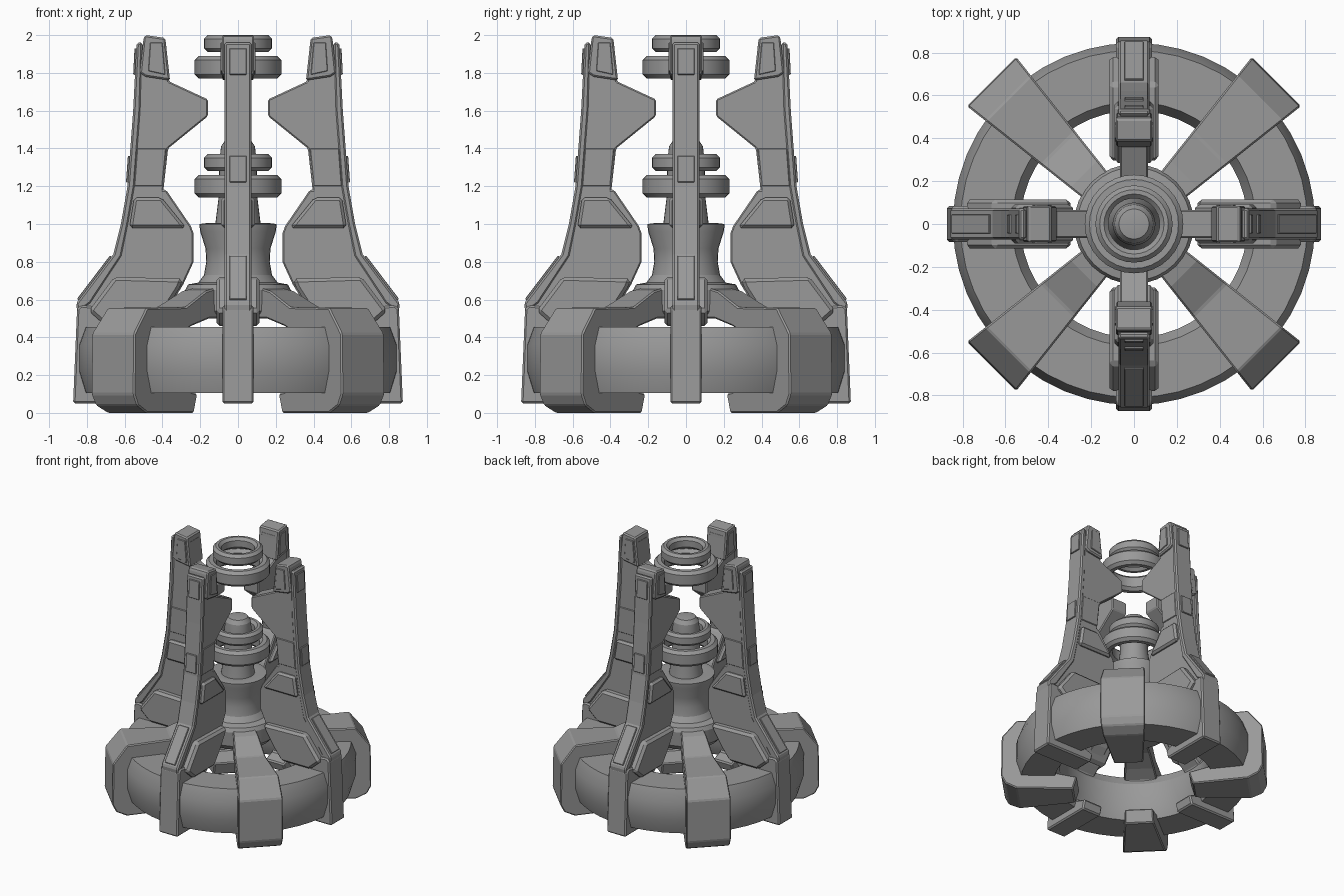
import bpy, bmesh, math

cube = bpy.data.objects.get("Cube")
if cube:
    bpy.data.objects.remove(cube)

metal = bpy.data.materials.new("grey_metal")
metal.use_nodes = True
GREY = (0.32, 0.32, 0.32, 1)
metal.diffuse_color = GREY
metal.node_tree.nodes["Principled BSDF"].inputs["Base Color"].default_value = GREY


def finish(bm, name, angle=0, bevel=0, smooth=False):
    bmesh.ops.recalc_face_normals(bm, faces=bm.faces)
    mesh = bpy.data.meshes.new(name)
    bm.to_mesh(mesh)
    bm.free()
    mesh.materials.append(metal)
    ob = bpy.data.objects.new(name, mesh)
    bpy.context.collection.objects.link(ob)
    ob.rotation_euler.z = math.radians(angle)
    if bevel:
        mod = ob.modifiers.new("edge_bevel", 'BEVEL')
        mod.width = bevel
        mod.segments = 1
        mod.angle_limit = math.radians(25)
    if smooth:
        bpy.ops.object.select_all(action='DESELECT')
        ob.select_set(True)
        bpy.context.view_layer.objects.active = ob
        bpy.ops.object.shade_smooth_by_angle(angle=math.radians(25))
    return ob


def slab(name, profile, half, angle, bevel=0.0):
    """Extrude a (radius, height) profile sideways; half is a width or a rule of radius."""
    width = half if callable(half) else (lambda r: half)
    bm = bmesh.new()
    sides = [[bm.verts.new((r, s * width(r), z)) for r, z in profile] for s in (-1, 1)]
    bm.faces.new(sides[0])
    bm.faces.new(sides[1])
    for i in range(len(profile)):
        j = (i + 1) % len(profile)
        bm.faces.new((sides[0][i], sides[0][j], sides[1][j], sides[1][i]))
    return finish(bm, name, angle, bevel)


def lathe(name, profile, closed, steps=32):
    """Spin a (radius, height) profile round the vertical axis."""
    bm = bmesh.new()
    verts = [bm.verts.new((r, 0, z)) for r, z in profile]
    edges = [bm.edges.new(p) for p in zip(verts, verts[1:])]
    if closed:
        edges.append(bm.edges.new((verts[-1], verts[0])))
    bmesh.ops.spin(bm, geom=verts + edges, axis=(0, 0, 1), cent=(0, 0, 0),
                   angle=math.tau, steps=steps)
    bmesh.ops.remove_doubles(bm, verts=bm.verts, dist=0.0005)
    return finish(bm, name, smooth=True)


def band(name, inner, outer, low, high, cut):
    """Ring with chamfered edges."""
    lathe(name, [(inner, low + cut), (inner + cut, low), (outer - cut, low),
                 (outer, low + cut), (outer, high - cut), (outer - cut, high),
                 (inner + cut, high), (inner, high - cut)], True)


# Base ring
lathe("base_ring", [(0.53, 0.2), (0.57, 0.105), (0.81, 0.105), (0.845, 0.22),
                    (0.845, 0.36), (0.81, 0.455), (0.57, 0.455), (0.53, 0.38)], True, 48)

# Central column and floating rings
lathe("central_hub", [(0, 0.5), (0.24, 0.5), (0.275, 0.54), (0.28, 0.65),
                      (0.265, 0.68), (0.21, 0.69), (0.18, 0.73), (0.168, 0.8),
                      (0.172, 0.87), (0.2, 0.96), (0.205, 1.0), (0.165, 1.005),
                      (0.12, 1.0), (0.1, 1.16), (0.1, 1.32), (0.09, 1.41),
                      (0.07, 1.44), (0, 1.45)], False)
for name, base in (("lower", 1.14), ("upper", 1.77)):
    band(name + "_wide_ring", 0.155, 0.23, base, base + 0.12, 0.022)
    band(name + "_narrow_ring", 0.12, 0.18, base + 0.14, base + 0.23, 0.02)

# Wide clamp legs on the diagonals
LEG = [(0.2, 0.67), (0.33, 0.645), (0.5, 0.56), (0.83, 0.555), (0.935, 0.42),
       (0.94, 0.1), (0.91, 0.04), (0.83, 0), (0.43, 0), (0.4, 0.1), (0.55, 0.13),
       (0.55, 0.42), (0.45, 0.46), (0.3, 0.5), (0.2, 0.5)]
for k in range(4):
    slab("clamp_leg", LEG, lambda r: 0.092 + 0.115 * (r - 0.33), 45 + 90 * k, 0.008)

# Upright fins on the axes
BODY = [(0.83, 0.5), (0.83, 0.58), (0.64, 0.84), (0.6, 1.0), (0.565, 1.2),
        (0.535, 1.6), (0.51, 1.95), (0.38, 1.95), (0.365, 1.755), (0.16, 1.66),
        (0.16, 1.57), (0.37, 1.4), (0.395, 1.18), (0.38, 1.18), (0.25, 0.99),
        (0.235, 0.95), (0.235, 0.8), (0.29, 0.68), (0.37, 0.55), (0.45, 0.47)]
SPINE = [(0.85, 0.53), (0.857, 0.58), (0.66, 0.84), (0.62, 1.0), (0.585, 1.2),
         (0.555, 1.6), (0.537, 1.96), (0.505, 1.96), (0.515, 1.6), (0.545, 1.2),
         (0.58, 1.0), (0.615, 0.83), (0.78, 0.58)]
HEAD = [(0.52, 1.8), (0.5, 1.985), (0.49, 2.0), (0.385, 1.985), (0.36, 1.76), (0.49, 1.78)]
FOOT = [(0.873, 0.05), (0.852, 0.55), (0.83, 0.57), (0.45, 0.53), (0.47, 0.46),
        (0.54, 0.4), (0.54, 0.15), (0.45, 0.12), (0.47, 0.05)]
SKIRT = [(0.79, 0.54), (0.655, 0.72), (0.29, 0.71), (0.31, 0.66), (0.38, 0.55), (0.45, 0.46), (0.7, 0.46)]
SHOULDER = [(0.575, 0.98), (0.55, 1.14), (0.405, 1.14), (0.275, 0.98)]
MID_PLATE = [(0.55, 1.2), (0.535, 1.4), (0.38, 1.4), (0.4, 1.2)]
HEAD_PANEL = [(0.475, 1.81), (0.465, 1.96), (0.4, 1.96), (0.385, 1.79)]
PARTS = (("fin_body", BODY, 0.065, 0.008), ("fin_spine", SPINE, 0.072, 0.01),
         ("fin_head", HEAD, 0.085, 0.01), ("fin_head_panel", HEAD_PANEL, 0.092, 0.003),
         ("fin_foot", FOOT, 0.083, 0.01), ("fin_skirt", SKIRT, 0.115, 0.018),
         ("fin_shoulder", SHOULDER, 0.09, 0.015), ("fin_mid_plate", MID_PLATE, 0.071, 0.004))


def edge_plate(name, a, b, half, angle):
    """Thin plate lying on the outer edge of the spine between two profile points."""
    dx, dz = b[0] - a[0], b[1] - a[1]
    size = math.hypot(dx, dz)
    nx, nz = dz / size * 0.01, -dx / size * 0.01
    slab(name, [(a[0] - nx, a[1] - nz), (a[0] + nx, a[1] + nz),
                (b[0] + nx, b[1] + nz), (b[0] - nx, b[1] - nz)], half, angle, 0.003)


for k in range(4):
    for name, profile, half, bevel in PARTS:
        slab(name, profile, half, 90 * k, bevel)
    edge_plate("spine_low_plate", (0.845, 0.597), (0.67, 0.827), 0.045, 90 * k)
    edge_plate("spine_mid_plate", (0.583, 1.22), (0.573, 1.36), 0.045, 90 * k)
    edge_plate("spine_top_plate", (0.545, 1.79), (0.538, 1.93), 0.045, 90 * k)
